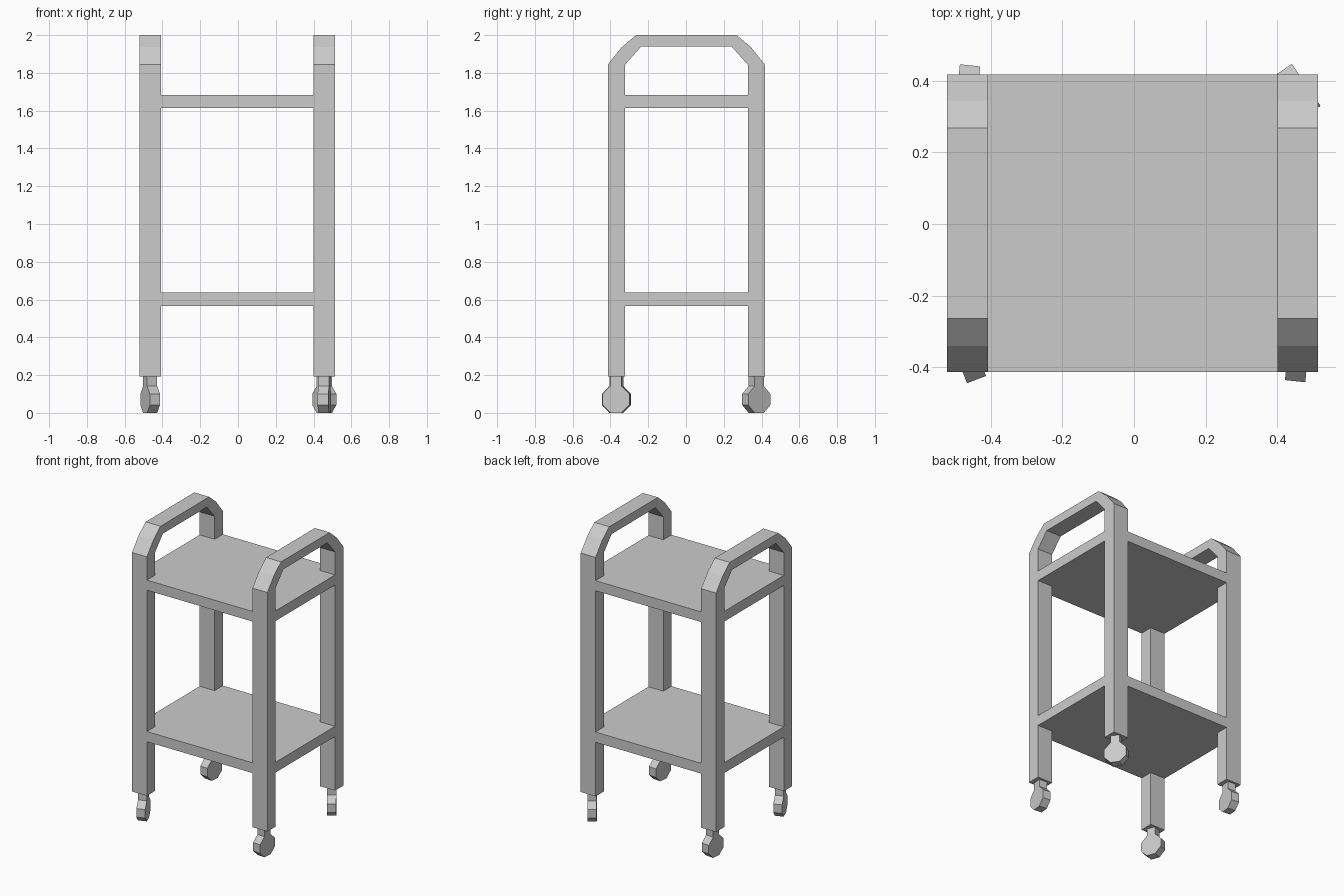
import bpy, bmesh, math
from mathutils import Matrix, Vector

if "Cube" in bpy.data.objects:
    bpy.data.objects.remove(bpy.data.objects["Cube"])

grey = bpy.data.materials.new("light grey")
grey.use_nodes = True
grey.diffuse_color = (0.6, 0.6, 0.6, 1)
grey.node_tree.nodes["Principled BSDF"].inputs["Base Color"].default_value = (0.6, 0.6, 0.6, 1)

CX, CY = -0.004, 0.002          # centre of the frame
HX, HY = 0.518, 0.415           # half width and half depth
POST_X, POST_Y = 0.114, 0.09    # post section
LEG_Z = 0.192                   # underside of the posts


def prism(name, outline, depth, matrix):
    """Extrude a 2D outline along local z, centred, then place it."""
    bm = bmesh.new()
    face = bm.faces.new([bm.verts.new((u, v, -depth / 2)) for u, v in outline])
    extruded = bmesh.ops.extrude_face_region(bm, geom=[face])["geom"]
    top = [g for g in extruded if isinstance(g, bmesh.types.BMVert)]
    bmesh.ops.translate(bm, verts=top, vec=(0, 0, depth))
    bmesh.ops.transform(bm, matrix=matrix, verts=bm.verts)
    bmesh.ops.recalc_face_normals(bm, faces=bm.faces)
    mesh = bpy.data.meshes.new(name)
    bm.to_mesh(mesh)
    bm.free()
    mesh.materials.append(grey)
    obj = bpy.data.objects.new(name, mesh)
    bpy.context.collection.objects.link(obj)
    return obj


def upright(x, y, angle):
    """Outline u runs along the given heading, v runs up."""
    u = Vector((math.cos(angle), math.sin(angle), 0))
    v = Vector((0, 0, 1))
    m = Matrix((u, v, u.cross(v))).transposed().to_4x4()
    return Matrix.Translation((x, y, 0)) @ m


# Side frames: two posts joined by a chamfered handle
inner = HY - POST_Y
half = [(HY, LEG_Z), (HY, 1.845), (0.342, 1.936), (0.266, 2.0)]
half_in = [(0.24, 1.939), (inner, 1.843), (inner, LEG_Z)]
frame = (half + [(-y, z) for y, z in reversed(half)]
         + [(-y, z) for y, z in reversed(half_in)] + half_in)
for side, name in ((1, "left"), (-1, "right")):
    x = CX + side * (HX - POST_X / 2)
    prism(name + "_side_frame", frame, POST_X, upright(x, CY, math.pi / 2))

# Shelves: notched around the posts, flush with the outer faces
ix, iy = HX - POST_X, HY - POST_Y
corner = [(HX, iy), (ix, iy), (ix, HY)]
shelf = (corner + [(-x, y) for x, y in reversed(corner)]
         + [(-x, -y) for x, y in corner] + [(x, -y) for x, y in reversed(corner)])
for name, low, high in (("lower_shelf", 0.566, 0.637), ("upper_shelf", 1.614, 1.684)):
    prism(name, shelf, high - low, Matrix.Translation((CX, CY, (low + high) / 2)))

# Casters: octagonal wheel with a neck, each swivelled differently
R = 0.071
octagon = [(R / math.cos(math.pi / 8) * math.cos(a), R + R / math.cos(math.pi / 8) * math.sin(a))
           for a in (math.radians(112.5 + 45 * i) for i in range(8))]
neck = octagon[-1][0]
caster = octagon + [(neck, LEG_Z), (-neck, LEG_Z)]
for name, sx, sy, heading in (("front_left_caster", 1, -1, 84), ("front_right_caster", -1, -1, 111),
                              ("back_left_caster", 1, 1, 124.5), ("back_right_caster", -1, 1, 84)):
    x = CX + sx * (HX - POST_X / 2)
    y = CY + sy * (HY - POST_Y / 2)
    prism(name, caster, 0.057, upright(x, y, math.radians(heading)))
